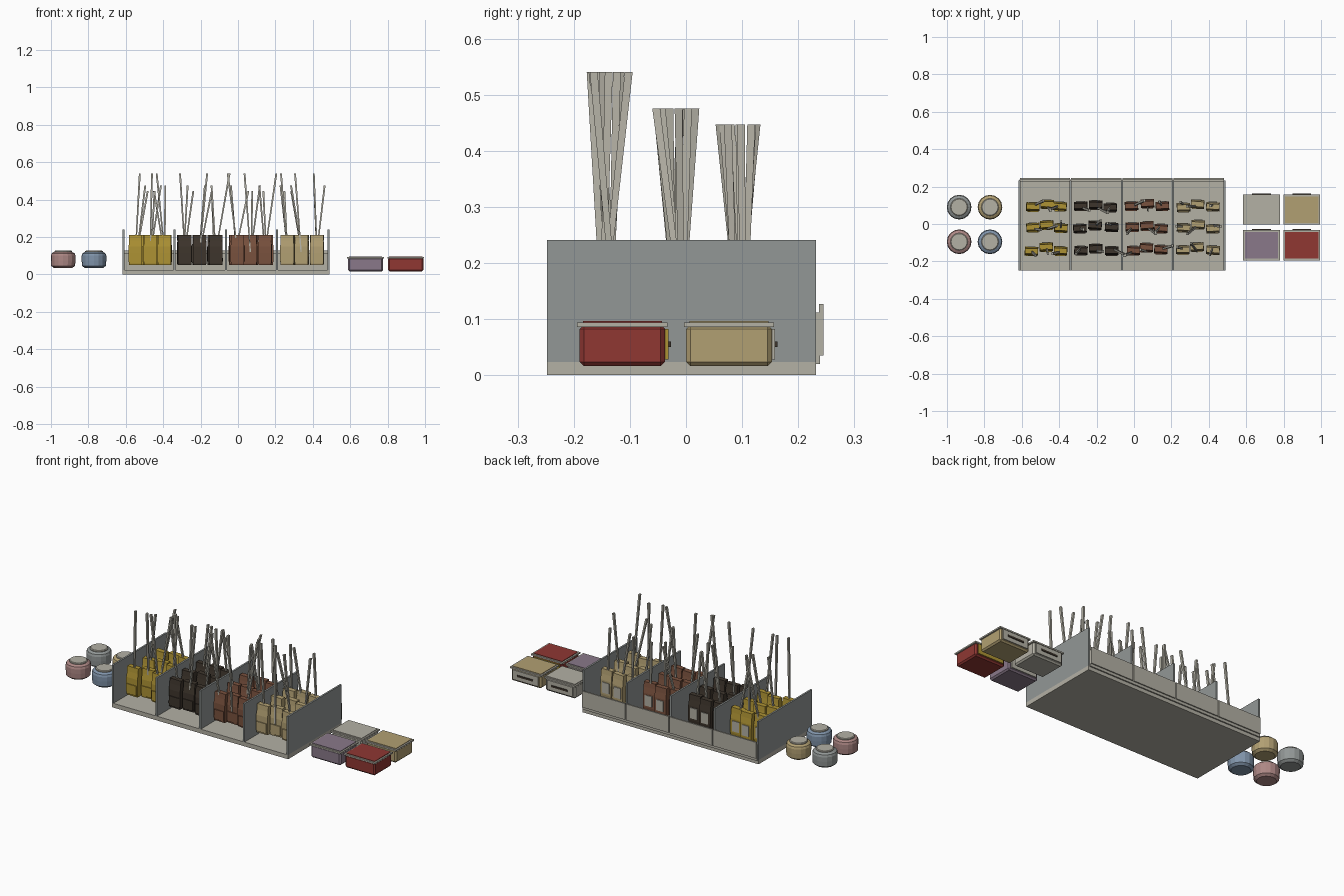
import bpy, bmesh, math, random
from mathutils import Vector

random.seed(4)
if bpy.data.objects.get("Cube"):
    bpy.data.objects.remove(bpy.data.objects["Cube"], do_unlink=True)


def material(name, r, g, b):
    col = [(c / 255) ** 2.2 for c in (r, g, b)] + [1]
    m = bpy.data.materials.new(name)
    m.use_nodes = True
    m.diffuse_color = col
    m.node_tree.nodes["Principled BSDF"].inputs["Base Color"].default_value = col
    return m


LIGHT = material("warm light grey", 178, 175, 163)
GREY = material("cool grey", 145, 150, 149)
YELLOW = material("mustard", 172, 145, 55)
DARK = material("dark brown", 64, 56, 48)
BROWN = material("brown", 120, 82, 64)
TAN = material("tan", 176, 158, 114)
PURPLE = material("dusty purple", 136, 120, 136)
RED = material("brick red", 142, 58, 54)
BLUE = material("dusty blue", 128, 147, 169)
PINK = material("dusty pink", 172, 135, 132)


def finish(name, bm, mat):
    bmesh.ops.recalc_face_normals(bm, faces=bm.faces)
    me = bpy.data.meshes.new(name)
    bm.to_mesh(me)
    bm.free()
    me.materials.append(mat)
    ob = bpy.data.objects.new(name, me)
    bpy.context.collection.objects.link(ob)
    return ob


def box(name, x, y, z, mat, bevel=0):
    """Box from (min, max) pairs."""
    bm = bmesh.new()
    bmesh.ops.create_cube(bm, size=1)
    for v in bm.verts:
        v.co = [r[0] if c < 0 else r[1] for c, r in zip(v.co, (x, y, z))]
    if bevel:
        bmesh.ops.bevel(bm, geom=bm.edges[:], offset=bevel, segments=1, affect='EDGES')
    return finish(name, bm, mat)


def stacked(name, cx, cy, rings, mat, turn=0):
    """Rectangular cross-sections (half width, half depth, z) joined upwards."""
    bm = bmesh.new()
    loops = []
    for hx, hy, z in rings:
        loop = []
        for sx, sy in ((-1, -1), (1, -1), (1, 1), (-1, 1)):
            px, py = sx * hx, sy * hy
            loop.append(bm.verts.new((cx + px * math.cos(turn) - py * math.sin(turn),
                                      cy + px * math.sin(turn) + py * math.cos(turn), z)))
        loops.append(loop)
    for a, b in zip(loops, loops[1:]):
        for i in range(4):
            j = (i + 1) % 4
            bm.faces.new((a[i], a[j], b[j], b[i]))
    bm.faces.new(loops[0][::-1])
    bm.faces.new(loops[-1])
    return finish(name, bm, mat)


def lathe(name, cx, cy, profile, mat, sides=16):
    bm = bmesh.new()
    loops = [[bm.verts.new((cx + r * math.cos(math.tau * i / sides),
                            cy + r * math.sin(math.tau * i / sides), z))
              for i in range(sides)] for r, z in profile]
    for a, b in zip(loops, loops[1:]):
        for i in range(sides):
            j = (i + 1) % sides
            bm.faces.new((a[i], a[j], b[j], b[i]))
    bm.faces.new(loops[0][::-1])
    bm.faces.new(loops[-1])
    return finish(name, bm, mat)


def stick(name, low, high, mat, half=0.007):
    """Thin square stick between two points."""
    low, high = Vector(low), Vector(high)
    bm = bmesh.new()
    bmesh.ops.create_cube(bm, size=1)
    for v in bm.verts:
        end = high if v.co.z > 0 else low
        w = half if v.co.z > 0 else half * 0.7
        v.co = end + Vector((v.co.x * 2 * w * 0.7, v.co.y * 2 * w, 0))
    return finish(name, bm, mat)


# Tray: floor, upright dividers, back board and name panels
FRONT, BACK = -0.248, 0.232
LEFT, PITCH = -0.613, 0.274
box("tray_floor", (-0.618, 0.488), (FRONT, BACK), (0, 0.024), LIGHT)
box("back_board", (-0.612, 0.482), (BACK - 0.004, 0.239), (0.02, 0.112), LIGHT)
for i in range(5):
    x = LEFT + i * PITCH
    box("divider", (x - 0.005, x + 0.005), (FRONT, BACK), (0.024, 0.241), GREY)
    if i < 4:
        box("back_panel", (x + 0.003, x + PITCH - 0.003), (0.237, 0.245),
            (0.035, 0.127), LIGHT)

# Bags with one stick each, three rows of three in every bay
bays = [
    (YELLOW, (-0.545, -0.468, -0.393), (-0.525, -0.460, -0.435)),
    (DARK, (-0.284, -0.204, -0.122), (-0.310, -0.165, -0.045)),
    (BROWN, (-0.008, 0.070, 0.147), (-0.055, 0.035, 0.205)),
    (TAN, (0.260, 0.340, 0.417), (0.230, 0.305, 0.405)),
]
rows = [(-0.137, 0.540), (-0.017, 0.475), (0.096, 0.447)]
for mat, bag_xs, tops in bays:
    for r, (row_y, top_z) in enumerate(rows):
        for k, bx in enumerate(bag_xs):
            x = bx + random.uniform(-0.006, 0.006)
            y = row_y + (0.010 if k == 1 else -0.004) + random.uniform(-0.005, 0.005)
            turn = random.uniform(-0.08, 0.08)
            stacked("bag", x, y, [(0.034, 0.020, 0.05), (0.036, 0.023, 0.07),
                                  (0.036, 0.022, 0.15), (0.034, 0.015, 0.19)], mat, turn)
            stacked("bag_folded_top", x, y, [(0.035, 0.017, 0.182), (0.035, 0.014, 0.21)],
                    mat, turn)
            box("bag_front_pocket", (x - 0.030, x + 0.030), (y - 0.027, y - 0.018),
                (0.06, 0.115), mat)
            box("bag_label", (x - 0.022, x + 0.022), (y + 0.019, y + 0.026),
                (0.08, 0.14), LIGHT)
            top_x = tops[k] if r == 0 else x + random.uniform(-0.06, 0.07)
            stick("stick", (x, row_y + random.uniform(-0.012, 0.012), 0.12),
                  (top_x, row_y + random.uniform(-0.037, 0.037), top_z), LIGHT)

# Round jars with flat lids
for x, y, mat in ((-0.935, 0.09, GREY), (-0.77, 0.09, TAN),
                  (-0.935, -0.095, PINK), (-0.77, -0.095, BLUE)):
    lathe("jar", x, y, [(0.050, 0.035), (0.064, 0.046), (0.066, 0.075), (0.066, 0.100),
                        (0.062, 0.112), (0.050, 0.119)], mat)
    lathe("jar_lid", x, y, [(0.047, 0.112), (0.047, 0.124), (0.043, 0.127)], LIGHT)

# Storage boxes with rimmed lids, coloured lid panels and back labels
for cx, y0, mat, label in ((0.682, 0.0, LIGHT, LIGHT), (0.897, 0.0, TAN, LIGHT),
                           (0.682, -0.19, PURPLE, LIGHT), (0.897, -0.19, RED, YELLOW)):
    y1 = y0 + 0.153
    box("box_body", (cx - 0.094, cx + 0.094), (y0, y1), (0.016, 0.090), mat, 0.008)
    box("box_lid_rim", (cx - 0.098, cx + 0.098), (y0 - 0.004, y1 + 0.004),
        (0.086, 0.094), LIGHT)
    box("box_lid_panel", (cx - 0.089, cx + 0.089), (y0 + 0.006, y1 - 0.006),
        (0.092, 0.097), mat)
    box("box_label", (cx - 0.080, cx + 0.080), (y1 - 0.001, y1 + 0.006),
        (0.028, 0.082), label)
    # plain trim strip across the label
    box("label_strip", (cx - 0.050, cx + 0.050), (y1 + 0.004, y1 + 0.010),
        (0.050, 0.060), DARK)
